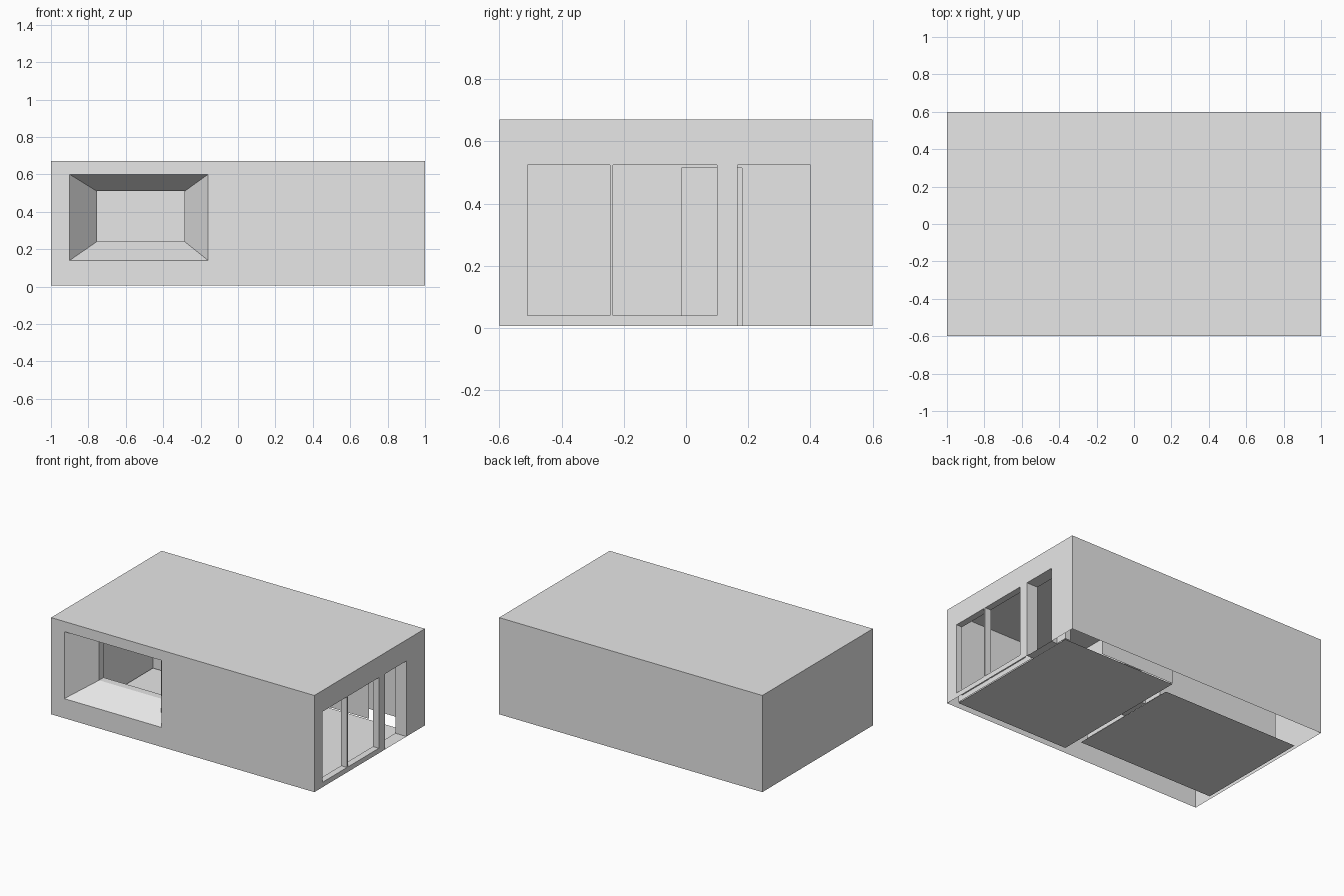
import bpy
import bmesh

cube = bpy.data.objects.get("Cube")
if cube:
    bpy.data.objects.remove(cube, do_unlink=True)

mat = bpy.data.materials.new("plain_grey")
mat.use_nodes = True
grey = (0.8, 0.8, 0.8, 1)
mat.diffuse_color = grey
mat.node_tree.nodes["Principled BSDF"].inputs["Base Color"].default_value = grey


def place(axis, d, u, v):
    """Point at depth d along an axis, with u and v across it."""
    return {"x": (d, u, v), "y": (u, d, v), "z": (u, v, d)}[axis]


def finish(name, bm, facing=None):
    bm.normal_update()
    if facing:
        i = "xyz".index(facing[1])
        sign = 1 if facing[0] == "+" else -1
        bmesh.ops.reverse_faces(bm, faces=[f for f in bm.faces if f.normal[i] * sign < 0])
    me = bpy.data.meshes.new(name)
    bm.to_mesh(me)
    bm.free()
    me.materials.append(mat)
    ob = bpy.data.objects.new(name, me)
    bpy.context.collection.objects.link(ob)
    return ob


def sheet(name, facing, d, rect, holes=()):
    """Flat panel (u0, u1, v0, v1) with rectangular openings."""
    axis = facing[1]
    us = sorted({c for r in [rect, *holes] for c in r[:2]})
    vs = sorted({c for r in [rect, *holes] for c in r[2:]})
    bm = bmesh.new()
    grid = {(u, v): bm.verts.new(place(axis, d, u, v)) for u in us for v in vs}
    for u0, u1 in zip(us, us[1:]):
        for v0, v1 in zip(vs, vs[1:]):
            cu, cv = (u0 + u1) / 2, (v0 + v1) / 2
            if any(h[0] < cu < h[1] and h[2] < cv < h[3] for h in holes):
                continue
            bm.faces.new([grid[k] for k in ((u0, v0), (u1, v0), (u1, v1), (u0, v1))])
    bmesh.ops.delete(bm, geom=[p for p in bm.verts if not p.link_faces], context="VERTS")
    bmesh.ops.dissolve_limit(bm, angle_limit=0.01, verts=bm.verts[:], edges=bm.edges[:])
    return finish(name, bm, facing)


def reveal(name, axis, stations):
    """Lining of an opening, through rectangles given as (depth, rect)."""
    bm = bmesh.new()
    rings = []
    for d, (u0, u1, v0, v1) in stations:
        rings.append([bm.verts.new(place(axis, d, u, v))
                      for u, v in ((u0, v0), (u1, v0), (u1, v1), (u0, v1))])
    for a, b in zip(rings, rings[1:]):
        for i in range(4):
            j = (i + 1) % 4
            bm.faces.new((a[i], a[j], b[j], b[i]))
    # linings face the middle of the opening
    bm.normal_update()
    n = len(bm.verts)
    mid = sum((p.co for p in bm.verts), bm.verts[:][0].co * 0) / n
    flip = [f for f in bm.faces if f.normal.dot(mid - f.calc_center_median()) < 0]
    bmesh.ops.reverse_faces(bm, faces=flip)
    return finish(name, bm)


LOW, TOP, CEIL = 0.006, 0.67, 0.62

# Openings
window_out = (-0.90, -0.16, 0.14, 0.60)
window_in = (-0.755, -0.285, 0.24, 0.51)
glazing = [(-0.51, -0.245, 0.04, 0.525), (-0.235, 0.10, 0.04, 0.525)]
entrance = (0.165, 0.40, LOW, 0.525)
inner_door = (-0.015, 0.18, LOW, 0.515)

# Outer shell, open underneath
sheet("front_wall", "-y", -0.6, (-1, 1, LOW, TOP), [window_out])
sheet("back_wall", "+y", 0.6, (-1, 1, LOW, TOP))
sheet("right_wall", "-x", -1, (-0.6, 0.6, LOW, TOP))
sheet("left_wall", "+x", 1, (-0.6, 0.6, LOW, TOP), [*glazing, entrance])
sheet("roof", "+z", TOP, (-1, 1, -0.6, 0.6))

# Large room behind the glazed side
ax0, ax1, ay0, ay1 = 0.095, 0.955, -0.545, 0.48
sheet("large_room_floor", "+z", 0, (ax0, ax1, ay0, ay1))
sheet("large_room_ceiling", "-z", CEIL, (ax0, ax1, ay0, ay1))
sheet("large_room_front", "+y", ay0, (ax0, ax1, LOW, CEIL))
sheet("large_room_back", "-y", ay1, (ax0, ax1, LOW, CEIL), [(0.66, 0.915, LOW, 0.525)])
sheet("large_room_inner_wall", "+x", ax0, (ay0, ay1, LOW, CEIL), [inner_door])
sheet("large_room_outer_wall", "-x", ax1, (ay0, ay1, LOW, CEIL), [*glazing, entrance])

# Small room behind the splayed window
bx0, bx1, by0, by1 = -0.87, 0.06, -0.38, 0.32
sheet("small_room_floor", "+z", 0, (-0.97, 0.066, -0.43, 0.385))
sheet("small_room_ceiling", "-z", CEIL, (bx0, bx1, by0, by1))
sheet("small_room_front", "+y", by0, (bx0, bx1, LOW, CEIL), [window_in])
sheet("small_room_back", "-y", by1, (bx0, bx1, LOW, CEIL))
sheet("small_room_end", "+x", bx0, (by0, by1, LOW, CEIL))
sheet("small_room_inner_wall", "-x", bx1, (by0, by1, LOW, CEIL), [inner_door])

# Linings of the openings
reveal("window_splay", "y", [(-0.6, window_out), (-0.43, window_in), (by0, window_in)])
for i, g in enumerate(glazing):
    reveal(f"glazing_lining_{i + 1}", "x", [(1, g), (ax1, g)])
reveal("inner_door_lining", "x", [(ax0, inner_door), (bx1, inner_door)])
reveal("entrance_lining", "x", [(1, entrance), (0.915, entrance)])
